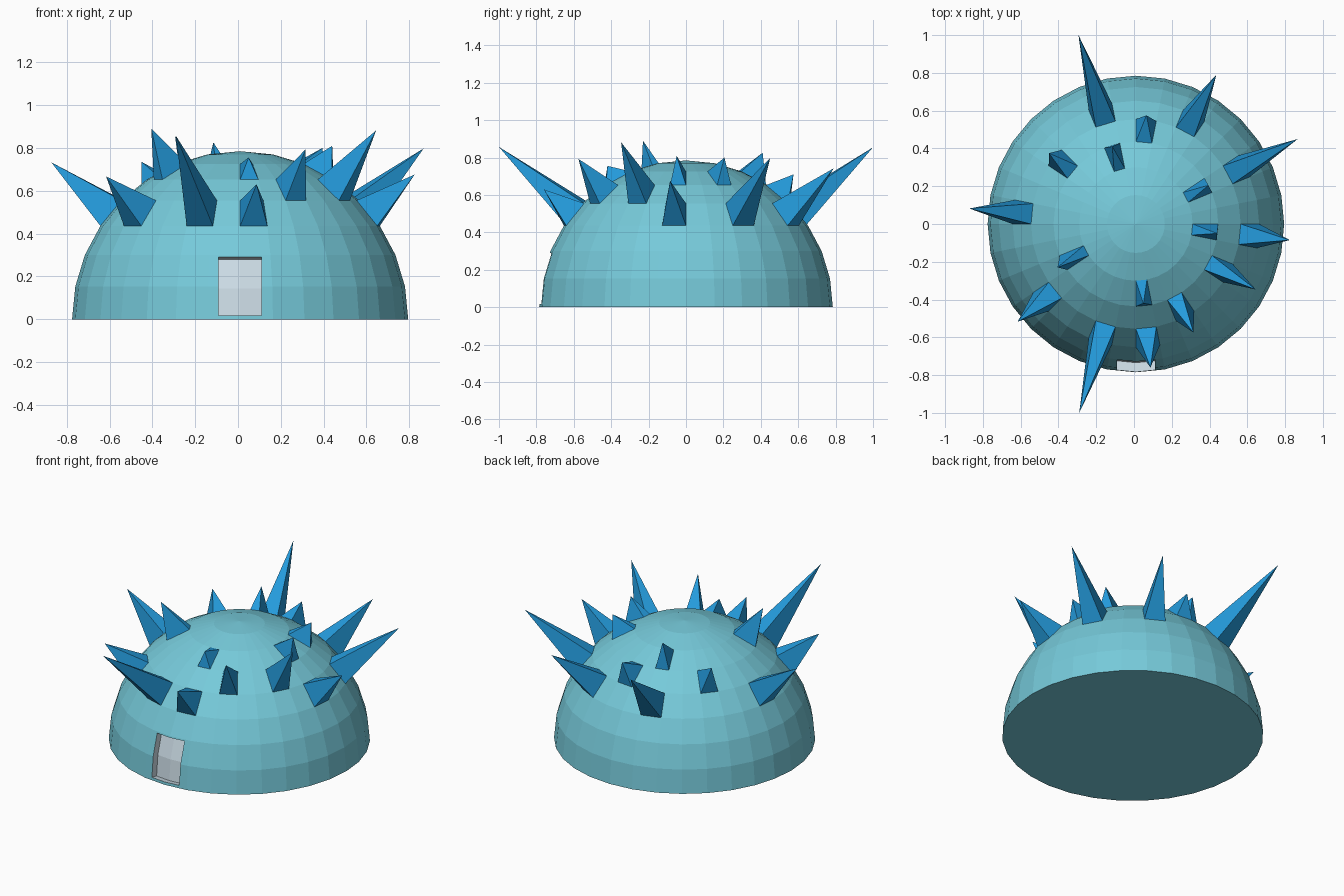
import bpy, bmesh, math
from mathutils import Vector

if "Cube" in bpy.data.objects:
    bpy.data.objects.remove(bpy.data.objects["Cube"])

R, CX = 0.785, 0.01
STEP = math.radians(11.25)


def material(name, rgb):
    m = bpy.data.materials.new(name)
    lin = [((c / 255 + 0.055) / 1.055) ** 2.4 for c in rgb]
    m.diffuse_color = (*lin, 1)
    m.use_nodes = True
    m.node_tree.nodes["Principled BSDF"].inputs["Base Color"].default_value = m.diffuse_color
    return m


# Hemisphere: 32 segments, 8 rings, closed with a flat base
bm = bmesh.new()
bmesh.ops.create_uvsphere(bm, u_segments=32, v_segments=16, radius=R)
bmesh.ops.delete(bm, geom=[v for v in bm.verts if v.co.z < -0.01], context='VERTS')
bmesh.ops.contextual_create(bm, geom=[e for e in bm.edges if e.is_boundary])
bmesh.ops.translate(bm, verts=bm.verts, vec=(CX, 0, 0))
for v in bm.verts:
    if abs(v.co.z) < 1e-4:
        v.co.z = 0

# Spikes: (ring, segment, tip), each a dome face drawn out to a point
spikes = [
    (3, 9, (-0.294, 1.0, 0.855)), (3, 5, (0.436, 0.79, 0.743)),
    (3, 2, (0.867, 0.45, 0.798)), (3, -1, (0.825, -0.085, 0.676)),
    (4, -3, (0.645, -0.347, 0.882)), (4, -6, (0.315, -0.575, 0.793)),
    (3, -8, (0.087, -0.76, 0.63)), (3, -10, (-0.29, -1.0, 0.857)),
    (3, 19, (-0.616, -0.517, 0.667)), (3, 15, (-0.872, 0.082, 0.733)),
    (4, 12, (-0.45, 0.375, 0.735)), (5, 18, (-0.405, -0.23, 0.89)),
    (5, 9, (-0.115, 0.41, 0.826)), (4, 7, (0.066, 0.575, 0.71)),
    (5, 2, (0.394, 0.205, 0.80)), (5, -1, (0.44, -0.05, 0.81)),
    (5, -8, (0.05, -0.42, 0.756)),
]
for ring, seg, tip in spikes:
    lat, lon = (ring + 0.5) * STEP, (seg + 0.5) * STEP
    p = Vector((CX + R * math.cos(lat) * math.cos(lon),
                R * math.cos(lat) * math.sin(lon), R * math.sin(lat)))
    face = min(bm.faces, key=lambda f: (f.calc_center_median() - p).length)
    res = bmesh.ops.poke(bm, faces=[face])
    res['verts'][0].co = tip
    for f in res['faces']:
        f.material_index = 1


# Doorway: outline cut into the front faces, then pushed inwards
def front_faces():
    return [f for f in bm.faces if f.calc_center_median().y < -0.6
            and abs(f.calc_center_median().x) < 0.25
            and 0.001 < f.calc_center_median().z < 0.36 and f.material_index == 0]


for co, no in (((-0.09, 0, 0), (1, 0, 0)), ((0.11, 0, 0), (1, 0, 0)),
               ((0, 0, 0.018), (0, 0, 1)), ((0, 0, 0.29), (0, 0, 1))):
    faces = front_faces()
    edges = {e for f in faces for e in f.edges}
    verts = {v for f in faces for v in f.verts}
    bmesh.ops.bisect_plane(bm, geom=[*verts, *edges, *faces], plane_co=co, plane_no=no)
door = [f for f in front_faces() if -0.09 < f.calc_center_median().x < 0.11
        and 0.018 < f.calc_center_median().z < 0.29]
for f in door:
    f.material_index = 2
res = bmesh.ops.extrude_face_region(bm, geom=door)
inner = [g for g in res['geom'] if isinstance(g, bmesh.types.BMVert)]
door_faces = {f for v in inner for f in v.link_faces}
for f in door_faces:
    f.material_index = 2
bmesh.ops.delete(bm, geom=[f for f in door if f.is_valid], context='FACES')
bmesh.ops.translate(bm, verts=inner, vec=(0, 0.049, -0.01))

bmesh.ops.recalc_face_normals(bm, faces=bm.faces)
mesh = bpy.data.meshes.new("spiked_dome")
bm.to_mesh(mesh)
bm.free()
for m in (material("pale teal", (118, 202, 218)), material("bright blue", (36, 155, 220)),
          material("pale grey", (206, 222, 232))):
    mesh.materials.append(m)
obj = bpy.data.objects.new("spiked_dome", mesh)
bpy.context.collection.objects.link(obj)
